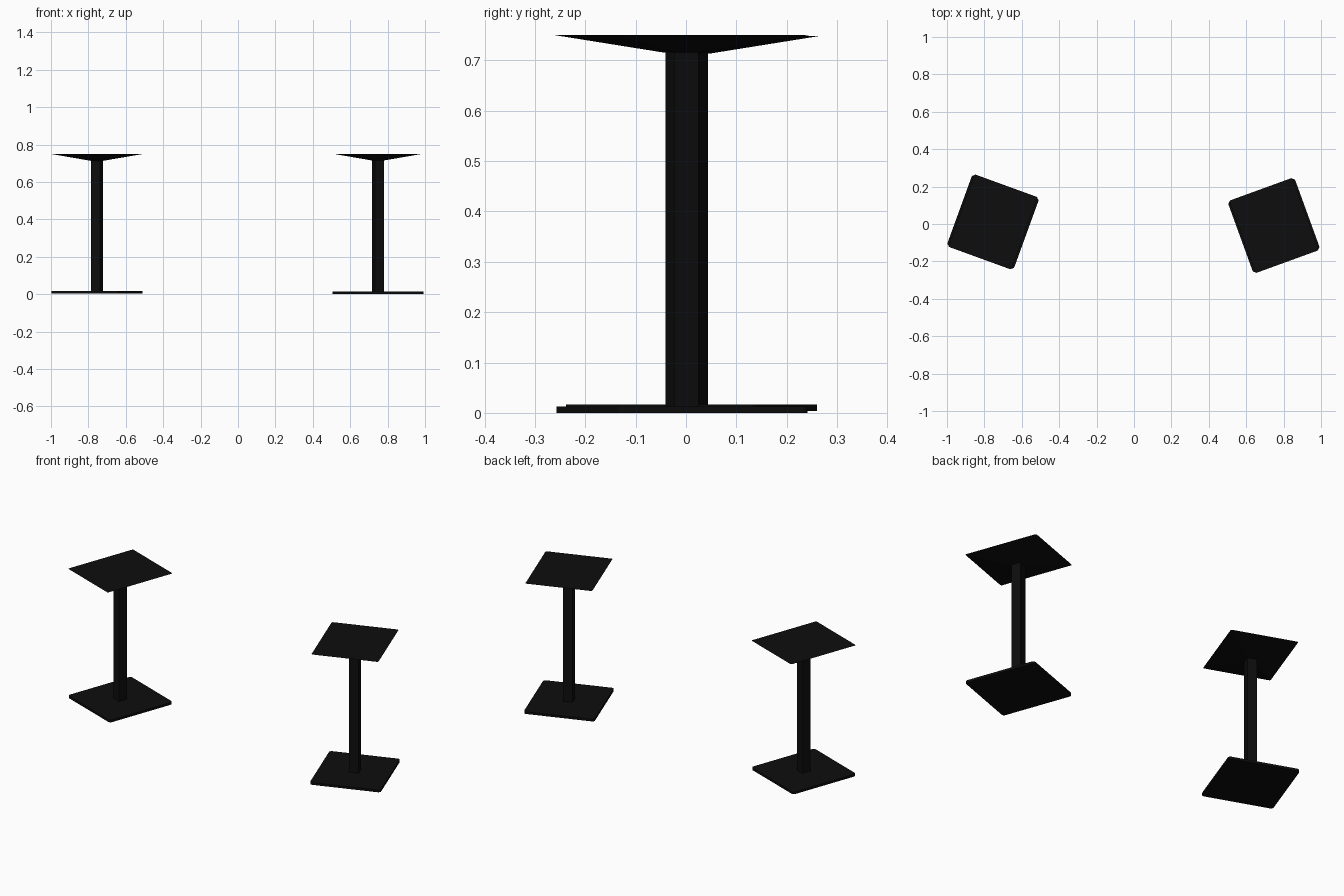
import bpy, bmesh
from math import radians, sin, cos, pi

if "Cube" in bpy.data.objects:
    bpy.data.objects.remove(bpy.data.objects["Cube"])

black = bpy.data.materials.new("black_metal")
black.diffuse_color = (0.004, 0.004, 0.004, 1)
black.use_nodes = True
black.node_tree.nodes["Principled BSDF"].inputs["Base Color"].default_value = black.diffuse_color


def rounded_rect(hx, hy, r, steps=4):
    pts = []
    for i, (sx, sy) in enumerate([(1, 1), (-1, 1), (-1, -1), (1, -1)]):
        for k in range(steps + 1):
            a = (i + k / steps) * pi / 2
            pts.append((sx * (hx - r) + r * cos(a), sy * (hy - r) + r * sin(a)))
    return pts


def loft(name, lower, z0, upper, z1, place):
    """Solid between two matching outlines."""
    bm = bmesh.new()
    a = [bm.verts.new((x, y, z0)) for x, y in lower]
    b = [bm.verts.new((x, y, z1)) for x, y in upper]
    n = len(a)
    bm.faces.new(a[::-1])
    bm.faces.new(b)
    for i in range(n):
        j = (i + 1) % n
        bm.faces.new((a[i], a[j], b[j], b[i]))
    mesh = bpy.data.meshes.new(name)
    bm.to_mesh(mesh)
    bm.free()
    ob = bpy.data.objects.new(name, mesh)
    ob.location = (place[0], place[1], 0)
    ob.rotation_euler.z = radians(place[2])
    mesh.materials.append(black)
    bpy.context.collection.objects.link(ob)


def pedestal(side, x, y, angle, floor, top):
    place = (x, y, angle)
    # thin floor plate with rounded corners
    plate = rounded_rect(0.19, 0.20, 0.014)
    loft(side + "_base_plate", plate, floor, plate, floor + 0.013, place)
    # square column
    post = rounded_rect(0.026, 0.026, 0.002, 2)
    loft(side + "_column", post, floor + 0.012, post, top - 0.03, place)
    # table-top support, tapering down to the column
    loft(side + "_top_support", rounded_rect(0.027, 0.027, 0.002), top - 0.035,
         rounded_rect(0.18, 0.206, 0.008), top, place)


pedestal("left", -0.754, 0.011, -20, 0.004, 0.748)
pedestal("right", 0.748, -0.008, 20, 0.0, 0.75)
